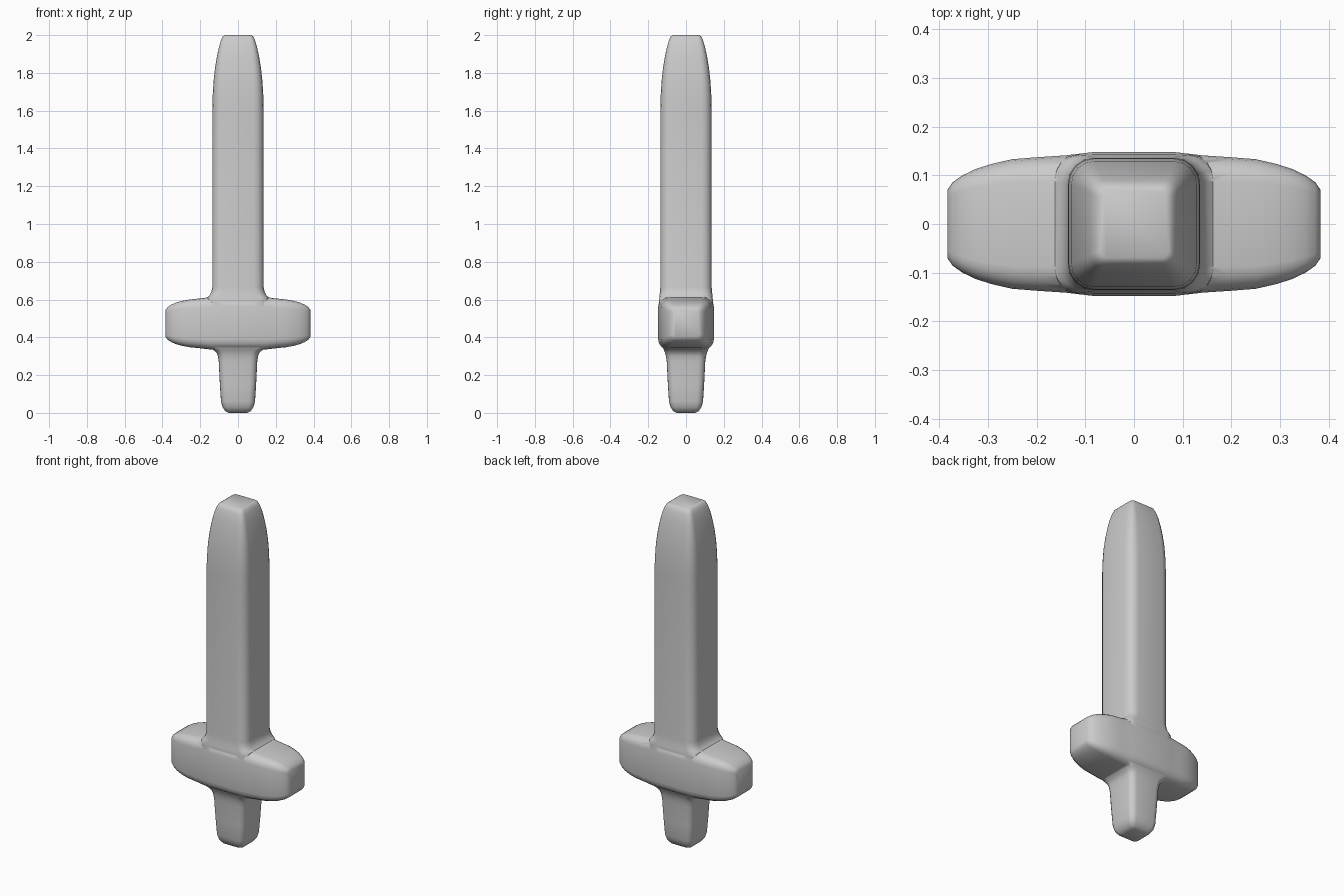
import bpy, bmesh, math
from mathutils import Vector

if "Cube" in bpy.data.objects:
    bpy.data.objects.remove(bpy.data.objects["Cube"])


def rounded_rect(ha, hb, r, n=4):
    """Points round a rectangle of half sizes ha, hb with corner radius r."""
    pts = []
    for k, (sa, sb) in enumerate([(1, 1), (-1, 1), (-1, -1), (1, -1)]):
        for i in range(n + 1):
            t = math.pi / 2 * (k + i / n)
            pts.append((sa * (ha - r) + r * math.cos(t), sb * (hb - r) + r * math.sin(t)))
    return pts


def loft(name, rings):
    """Skin a list of equal-length point rings and cap both ends."""
    bm = bmesh.new()
    loops = [[bm.verts.new(p) for p in ring] for ring in rings]
    for a, b in zip(loops, loops[1:]):
        for i in range(len(a)):
            j = (i + 1) % len(a)
            bm.faces.new((a[i], a[j], b[j], b[i]))
    bm.faces.new(loops[0])
    bm.faces.new(loops[-1])
    bmesh.ops.recalc_face_normals(bm, faces=bm.faces)
    mesh = bpy.data.meshes.new(name)
    bm.to_mesh(mesh)
    bm.free()
    ob = bpy.data.objects.new(name, mesh)
    bpy.context.collection.objects.link(ob)
    return ob


# grip, hub and blade: z, half width x, half width y, corner radius
shaft = [
    (0.0, .048, .048, .015), (.008, .066, .066, .022), (.03, .082, .082, .03),
    (.06, .090, .090, .034), (.15, .096, .096, .036), (.27, .102, .102, .037),
    (.30, .106, .106, .038), (.318, .113, .111, .04), (.333, .130, .117, .042),
    (.345, .150, .123, .045), (.38, .150, .138, .045), (.42, .140, .1455, .045),
    (.54, .140, .1460, .045), (.59, .165, .1425, .05), (.61, .163, .141, .052),
    (.622, .150, .140, .053), (.64, .141, .138, .054), (.665, .136, .136, .054),
    (1.60, .136, .136, .054), (1.68, .134, .134, .052), (1.76, .129, .129, .048),
    (1.83, .121, .121, .043), (1.89, .111, .111, .037), (1.94, .100, .100, .03),
    (1.975, .089, .089, .025), (1.993, .080, .080, .02), (2.0, .070, .070, .015),
]
sword = loft("sword", [[Vector((a, b, z)) for a, b in rounded_rect(hx, hy, r)]
                       for z, hx, hy, r in shaft])

# crossguard half: x, half depth y, low z, high z, corner radius (mirrored)
half = [
    (.085, .1475, .335, .617, .055), (.14, .141, .335, .614, .053),
    (.20, .137, .342, .606, .050), (.25, .133, .347, .601, .047),
    (.29, .124, .354, .594, .043), (.325, .113, .363, .585, .038),
    (.352, .100, .374, .574, .032), (.372, .086, .387, .561, .025),
    (.383, .070, .402, .546, .016),
]
guard_sections = [(-s[0], *s[1:]) for s in reversed(half)] + half
guard = loft("crossguard", [
    [Vector((x, a, (lo + hi) / 2 + b)) for a, b in rounded_rect(hy, (hi - lo) / 2, r)]
    for x, hy, lo, hi, r in guard_sections])

# fuse the crossguard into the sword
mod = sword.modifiers.new("fuse", 'BOOLEAN')
mod.operation = 'UNION'
mod.solver = 'EXACT'
mod.object = guard
bpy.context.view_layer.objects.active = sword
sword.select_set(True)
bpy.ops.object.modifier_apply(modifier=mod.name)
bpy.data.objects.remove(guard)
bpy.ops.object.shade_smooth_by_angle(angle=math.radians(35))
